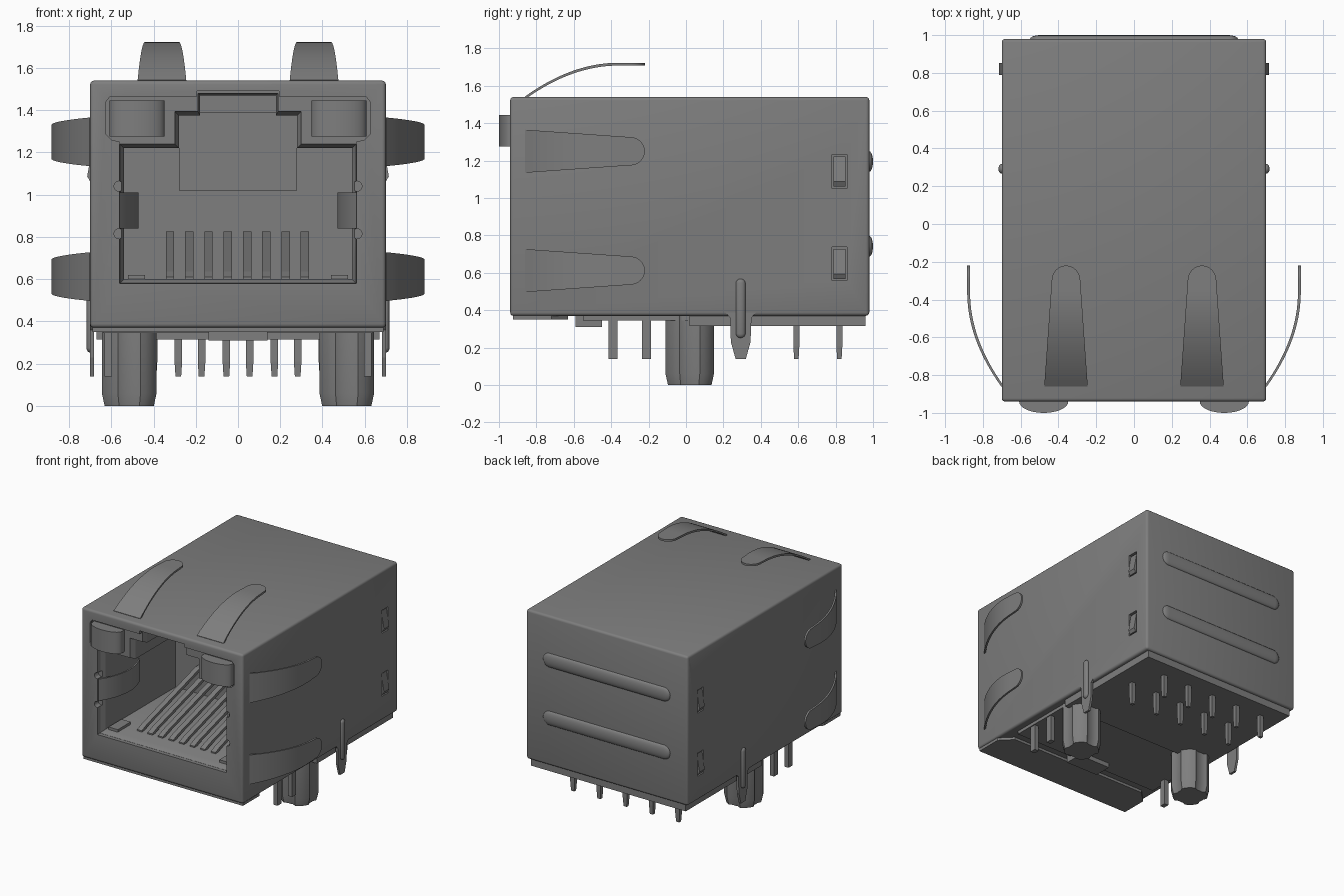
import bpy, bmesh, math
from mathutils import Matrix

if "Cube" in bpy.data.objects:
    bpy.data.objects.remove(bpy.data.objects["Cube"], do_unlink=True)

grey = bpy.data.materials.new("mid_grey")
grey.use_nodes = True
COL = (0.21, 0.21, 0.21, 1)
grey.diffuse_color = COL
grey.node_tree.nodes["Principled BSDF"].inputs["Base Color"].default_value = COL


def smooth_by_angle(ob):
    bpy.ops.object.select_all(action='DESELECT')
    ob.select_set(True)
    bpy.context.view_layer.objects.active = ob
    bpy.ops.object.shade_smooth_by_angle(angle=math.radians(30))


def finish(name, bm, smooth=True):
    bmesh.ops.recalc_face_normals(bm, faces=bm.faces[:])
    me = bpy.data.meshes.new(name)
    bm.to_mesh(me)
    bm.free()
    me.materials.append(grey)
    ob = bpy.data.objects.new(name, me)
    bpy.context.collection.objects.link(ob)
    if smooth:
        smooth_by_angle(ob)
    return ob


def loft(name, rings, smooth=True):
    """Closed solid through a series of equal-length rings."""
    bm = bmesh.new()
    loops = [[bm.verts.new(p) for p in r] for r in rings]
    n = len(loops[0])
    for a, b in zip(loops, loops[1:]):
        for i in range(n):
            j = (i + 1) % n
            bm.faces.new((a[i], a[j], b[j], b[i]))
    bm.faces.new(loops[0])
    bm.faces.new(loops[-1])
    return finish(name, bm, smooth)


def box(name, x0, x1, y0, y1, z0, z1, bevel=0):
    bm = bmesh.new()
    bmesh.ops.create_cube(bm, size=1)
    for v in bm.verts:
        v.co = ((x0 + x1) / 2 + v.co.x * (x1 - x0), (y0 + y1) / 2 + v.co.y * (y1 - y0),
                (z0 + z1) / 2 + v.co.z * (z1 - z0))
    if bevel:
        bmesh.ops.bevel(bm, geom=bm.edges[:], offset=bevel, segments=3, profile=0.5, affect='EDGES')
    return finish(name, bm)


def cut(target, cutter):
    cutter.hide_render = True
    m = target.modifiers.new("cut", 'BOOLEAN')
    m.operation, m.solver, m.object = 'DIFFERENCE', 'EXACT', cutter
    bpy.ops.object.select_all(action='DESELECT')
    target.select_set(True)
    bpy.context.view_layer.objects.active = target
    bpy.ops.object.modifier_apply(modifier=m.name)
    bpy.data.objects.remove(cutter, do_unlink=True)


def mirrored(half):
    return half + [(-x, z) for x, z in reversed(half)]


def at_y(pts, y):
    return [(x, y, z) for x, z in pts]


# Main shell
shell = box("shell", -0.70, 0.70, -0.94, 0.98, 0.37, 1.54, 0.018)

# Front window in the shell
window = mirrored([(0.56, 0.58), (0.56, 1.25), (0.60, 1.26), (0.625, 1.285), (0.625, 1.44),
                   (0.605, 1.465), (0.195, 1.465), (0.195, 1.49)])
cut(shell, loft("window_cutter", [at_y(window, -1.1), at_y(window, -0.91)], False))


# Plug cavity with chamfered mouth and stepped latch slot
def opening(d):
    return mirrored([(0.54 + d, 0.60 - d), (0.54 + d, 1.22 + d), (0.28 + d, 1.22 + d),
                     (0.28 + d, 1.375 + d), (0.18 + d / 2, 1.375 + d), (0.18 + d / 2, 1.47 + d / 2)])


cut(shell, loft("cavity_cutter", [at_y(opening(0.019), -0.95), at_y(opening(0.019), -0.905),
                                  at_y(opening(0), -0.87), at_y(opening(0), 0.0)], False))

# Rounded notches beside the mouth and lock windows in the sides
for s in (-1, 1):
    for z in (0.815, 1.04):
        ring = [(s * 0.563 + 0.024 * math.cos(a), z + 0.024 * math.sin(a))
                for a in [i * math.tau / 16 for i in range(16)]]
        cut(shell, loft("notch_cutter", [at_y(ring, -1), at_y(ring, -0.89)], False))
    for z in (0.648, 1.142):
        x0, x1 = sorted((s * 0.675, s * 0.75))
        cut(shell, box("slot_cutter", x0, x1, 0.78, 0.86, z - 0.09, z + 0.09))
        prof = [(0.66, z + 0.08), (0.69, z + 0.08), (0.714, z - 0.055), (0.70, z - 0.08), (0.66, z - 0.08)]
        loft("lock_tab", [[(s * x, y, h) for x, h in prof] for y in (0.788, 0.852)], False)
smooth_by_angle(shell)

# Cavity interior: rear latch block and contact wires
box("latch_block", -0.28, 0.28, -0.08, 0.02, 1.02, 1.39)
for i in range(8):
    x = -0.322 + i * 0.0912
    path = [(-0.76, 0.585), (-0.70, 0.61), (-0.04, 0.80), (0.02, 0.80)]
    loft("contact_wire", [[(x - 0.02, y, z), (x + 0.02, y, z), (x + 0.02, y, z + 0.025), (x - 0.02, y, z + 0.025)]
                          for y, z in path], False)

for s in (-1, 1):
    # Indicator lights with bowed fronts
    arc = [(0.13 * math.sin(a), -0.94 - 0.06 * math.cos(a))
           for a in [math.pi * (i / 16 - 0.5) for i in range(17)]]
    plan = [(-0.13, -0.86)] + arc + [(0.13, -0.86)]
    loft("indicator_light", [[(s * 0.478 + x, y, z) for x, y in plan] for z in (1.275, 1.445)])
    # Inward side springs in the mouth
    rings = []
    for i in range(13):
        t = i / 12
        x = 0.56 - 0.09 * math.sin(math.pi * t * 0.85) ** 0.8
        y = -0.93 + 0.45 * t
        rings.append([(s * x, y, 0.84), (s * (x + 0.012), y, 0.84), (s * (x + 0.012), y, 1.01), (s * x, y, 1.01)])
    loft("mouth_spring", rings)
    # Small floor pads
    box("floor_pad", s * 0.48 - 0.04, s * 0.48 + 0.04, -0.86, -0.7, 0.59, 0.62)


# Curved grounding fingers: place(u, y, h) maps width, length, height
def finger(name, place):
    rings, n, tip = [], 32, 0.07
    for i in range(n + 1):
        s = 1 - (1 - i / n) ** 1.6
        y = -0.86 + 0.64 * s
        h = 0.18 * (1 - (1 - min(1, (y + 0.86) / 0.50)) ** 2) - 0.012
        w = 0.115 - 0.045 * s
        left = 0.64 * (1 - s)
        if left < tip:
            w *= max(0.08, math.sqrt(1 - (1 - left / tip) ** 2))
        rings.append([place(-w, y, h), place(w, y, h), place(w, y, h + 0.015), place(-w, y, h + 0.015)])
    loft(name, rings)


for s in (-1, 1):
    finger("top_finger", lambda u, y, h: (s * 0.36 + u, y, 1.54 + h))
    for zc in (0.612, 1.25):
        finger("side_finger", lambda u, y, h: (s * (0.70 + h), y, zc + u))

# Raised ribs on the back
for z in (0.742, 1.195):
    bm = bmesh.new()
    bmesh.ops.create_uvsphere(bm, u_segments=24, v_segments=11, radius=1,
                              matrix=Matrix.Rotation(math.pi / 2, 4, 'Y'))
    for v in bm.verts:
        v.co = (v.co.x * 0.055 + math.copysign(0.495, v.co.x), 0.98 + v.co.y * 0.02, z + v.co.z * 0.055)
    finish("back_rib", bm)

# Underside: rear base, front lip and small centre block
box("rear_base", -0.67, 0.67, 0.02, 0.96, 0.315, 0.39)
box("front_base", -0.64, 0.64, -0.55, 0.02, 0.345, 0.39)
box("centre_block", -0.14, 0.14, -0.59, -0.45, 0.31, 0.39)
lip = [(-0.69, -0.925), (0.69, -0.925), (0.69, -0.72), (0.60, -0.63), (-0.60, -0.63), (-0.69, -0.72)]
loft("front_lip", [[(x, y, z) for x, y in lip] for z in (0.35, 0.40)], False)

# Grooved locating posts
for s in (-1, 1):
    rings = []
    for z, k in ((0.0, 0.9), (0.06, 1.0), (0.40, 1.0)):
        ring = []
        for i in range(32):
            r = 0.118 if i % 8 in (0, 1, 7) else 0.14
            a = math.tau * i / 32
            ring.append((s * 0.515 + k * r * math.cos(a), 0.02 + k * r * math.sin(a), z))
        rings.append(ring)
    loft("locating_post", rings)

# Side ground blades with embossed ridges
for s in (-1, 1):
    blade = [(0.20, 0.40), (0.235, 0.36), (0.24, 0.23), (0.265, 0.14), (0.32, 0.14),
             (0.345, 0.23), (0.35, 0.36), (0.385, 0.40)]
    loft("ground_blade", [[(s * x, y, z) for y, z in blade] for x in (0.682, 0.70)], False)
    bm = bmesh.new()
    bmesh.ops.create_uvsphere(bm, u_segments=20, v_segments=11, radius=1)
    for v in bm.verts:
        v.co = (s * 0.70 + v.co.x * 0.018, 0.292 + v.co.y * 0.026,
                0.41 + v.co.z * 0.026 + math.copysign(0.132, v.co.z))
    finish("blade_ridge", bm)


# Solder pins
def pin(name, x, y, wx, wy):
    rings = [[(x + k * a * wx, y + b * k * wy, z) for a, b in ((-1, -1), (1, -1), (1, 1), (-1, 1))]
             for z, k in ((0.14, 0.75), (0.21, 1), (0.39, 1))]
    loft(name, rings, False)


for i in range(5):
    pin("rear_pin", 0.40 - i * 0.2275, 0.82, 0.018, 0.016)
    pin("inner_pin", -0.40 + i * 0.2275, 0.59, 0.018, 0.016)
for s in (-1, 1):
    for y in (-0.39, -0.21):
        box("light_pin", s * 0.615 - 0.018, s * 0.615 + 0.018, y - 0.024, y + 0.024, 0.14, 0.39)
